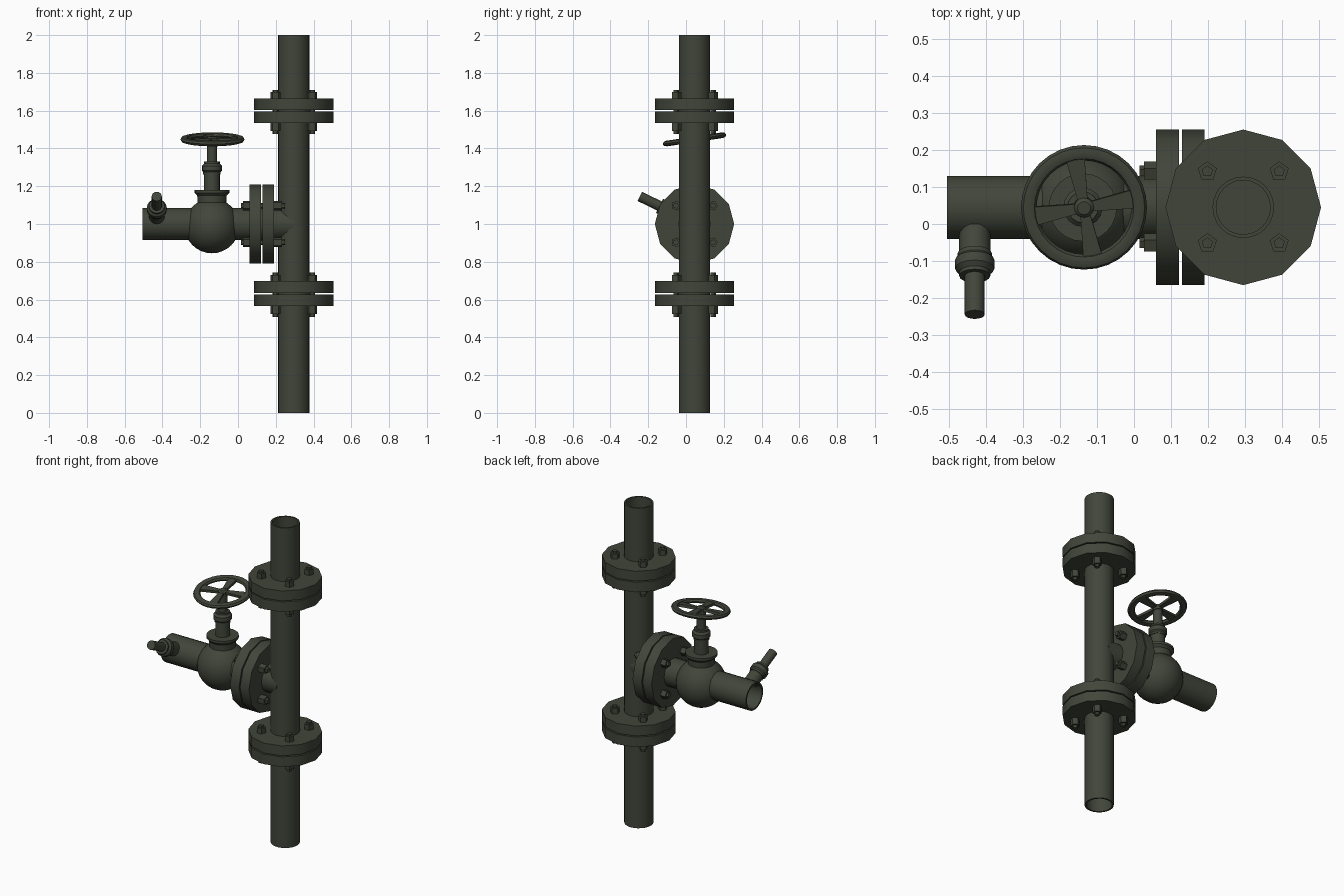
import bpy, bmesh
from math import sin, cos, pi, radians
from mathutils import Vector, Matrix

cube = bpy.data.objects.get("Cube")
if cube:
    bpy.data.objects.remove(cube, do_unlink=True)

PAINT = (0.053, 0.060, 0.042, 1)
mat = bpy.data.materials.new("dark olive paint")
mat.use_nodes = True
mat.diffuse_color = PAINT
bsdf = mat.node_tree.nodes["Principled BSDF"]
bsdf.inputs["Base Color"].default_value = PAINT
bsdf.inputs["Roughness"].default_value = 0.7

UP, LEFT = Vector((0, 0, 1)), Vector((-1, 0, 0))
MAIN = Vector((0.295, 0.045, 0))       # foot of the riser
CROSS = Vector((0.295, 0.045, 1.0))    # where the branch meets the riser
VALVE = Vector((-0.138, 0.045, 0.99))  # middle of the valve body


def frame(origin, axis):
    """Matrix that puts local z along the axis."""
    return Matrix.Translation(origin) @ UP.rotation_difference(axis).to_matrix().to_4x4()


def finish(name, bm, matrix, angle=35):
    bmesh.ops.remove_doubles(bm, verts=bm.verts, dist=1e-5)
    bmesh.ops.recalc_face_normals(bm, faces=bm.faces)
    mesh = bpy.data.meshes.new(name)
    bm.to_mesh(mesh)
    bm.free()
    mesh.transform(matrix)
    mesh.materials.append(mat)
    obj = bpy.data.objects.new(name, mesh)
    bpy.context.collection.objects.link(obj)
    bpy.ops.object.select_all(action='DESELECT')
    obj.select_set(True)
    bpy.context.view_layer.objects.active = obj
    bpy.ops.object.shade_smooth_by_angle(angle=radians(angle))
    return obj


def lathe(name, profile, origin, axis=UP, sides=24, closed=False, phase=0.0):
    """Revolve (radius, height) points around the axis."""
    bm = bmesh.new()
    rings = [[bm.verts.new((r * cos(phase + 2 * pi * i / sides),
                            r * sin(phase + 2 * pi * i / sides), h))
              for i in range(sides)] for r, h in profile]
    pairs = list(zip(rings, rings[1:]))
    if closed:
        pairs.append((rings[-1], rings[0]))
    for a, b in pairs:
        for i in range(sides):
            j = (i + 1) % sides
            bm.faces.new((a[i], a[j], b[j], b[i]))
    return finish(name, bm, frame(origin, axis))


def pipe(name, origin, axis, length, r=0.083, depth=0.12, both=False):
    """Pipe with a bored mouth at the far end, or at both ends."""
    bore = r * 0.88
    start = [(0, depth), (bore, depth), (bore, 0), (r, 0)] if both else [(0, 0), (r, 0)]
    end = [(r, length), (bore, length), (bore, length - depth), (0, length - depth)]
    return lathe(name, start + end, origin, axis)


def flange_joint(name, origin, axis):
    """Two discs with a narrow gap, held by four bolts."""
    r = 0.21
    for side, lo, hi in (("lower", -0.066, -0.004), ("upper", 0.003, 0.065)):
        lathe(f"{name}_{side}_flange", [(0, lo), (r, lo), (r, hi), (0, hi)],
              origin, axis, sides=12)
    nut, stud = 0.027, 0.016
    bolt = [(0, -0.124), (stud, -0.124), (stud, -0.108), (nut, -0.108), (nut, -0.066),
            (stud, -0.066), (stud, 0.065), (nut, 0.065), (nut, 0.098),
            (stud, 0.098), (stud, 0.11), (0, 0.11)]
    m = frame(origin, axis)
    for k, (sx, sy) in enumerate(((1, 1), (-1, 1), (-1, -1), (1, -1))):
        lathe(f"{name}_bolt_{k + 1}", bolt, m @ Vector((sx * 0.097, sy * 0.097, 0)),
              axis, sides=5, phase=pi / 2)


def stem(name, origin, axis, neck, length):
    """Neck, gland nut and thin spindle."""
    lathe(name, [(0, 0), (0.042, 0), (0.042, neck), (0.046, neck), (0.046, neck + 0.012),
                 (0.053, neck + 0.02), (0.053, neck + 0.046), (0.042, neck + 0.058),
                 (0.042, neck + 0.068), (0.027, neck + 0.068), (0.027, length), (0, length)],
          origin, axis, sides=16)


# Riser and its two joints
pipe("riser_pipe", MAIN, UP, 2.0, both=True)
flange_joint("top_joint", MAIN + UP * 1.6, UP)
flange_joint("bottom_joint", MAIN + UP * 0.632, UP)

# Branch through the valve to the open outlet
pipe("branch_pipe", CROSS, LEFT, 0.8, r=0.085)
flange_joint("branch_joint", CROSS + LEFT * 0.17, LEFT)

# Valve body with bonnet
R = 0.145
ball = [(R * sin(pi * i / 16), -R * cos(pi * i / 16)) for i in range(17)]
lathe("valve_body", ball, VALVE, sides=32)
lathe("valve_bonnet", [(0, 0.1), (0.075, 0.1), (0.078, 0.16), (0.092, 0.175),
                       (0.092, 0.19), (0, 0.19)], VALVE)
stem("valve_stem", VALVE, UP, 0.272, 0.45)

# Tilted handwheel: rim, hub and four flared spokes
tilt = radians(8.5)
wheel_axis = Vector((0, -sin(tilt), cos(tilt)))
wheel_at = VALVE + Vector((0.003, 0, 0.458))
rim = [(0.149 + 0.021 * cos(2 * pi * i / 8), 0.015 * sin(2 * pi * i / 8)) for i in range(8)]
lathe("handwheel_rim", rim, wheel_at, wheel_axis, sides=32, closed=True)
lathe("handwheel_hub", [(0, -0.022), (0.027, -0.022), (0.027, 0.008), (0.018, 0.016),
                        (0, 0.016)], wheel_at, wheel_axis, sides=12)
bm = bmesh.new()
for k in range(4):
    turn = Matrix.Rotation(radians(10) + k * pi / 2, 4, 'Z')
    for v in bmesh.ops.create_cube(bm, size=1)["verts"]:
        outer = v.co.x > 0
        v.co = turn @ Vector((0.14 if outer else 0.008,
                              v.co.y * (0.052 if outer else 0.024), v.co.z * 0.016))
finish("handwheel_spokes", bm, frame(wheel_at, wheel_axis))

# Drain cock rising out of the front of the outlet
slope = radians(26)
stem("drain_cock", Vector((-0.43, 0.045, 1.005)) + Vector((0, -cos(slope), sin(slope))) * 0.07,
     Vector((0, -cos(slope), sin(slope))), 0.068, 0.252)
